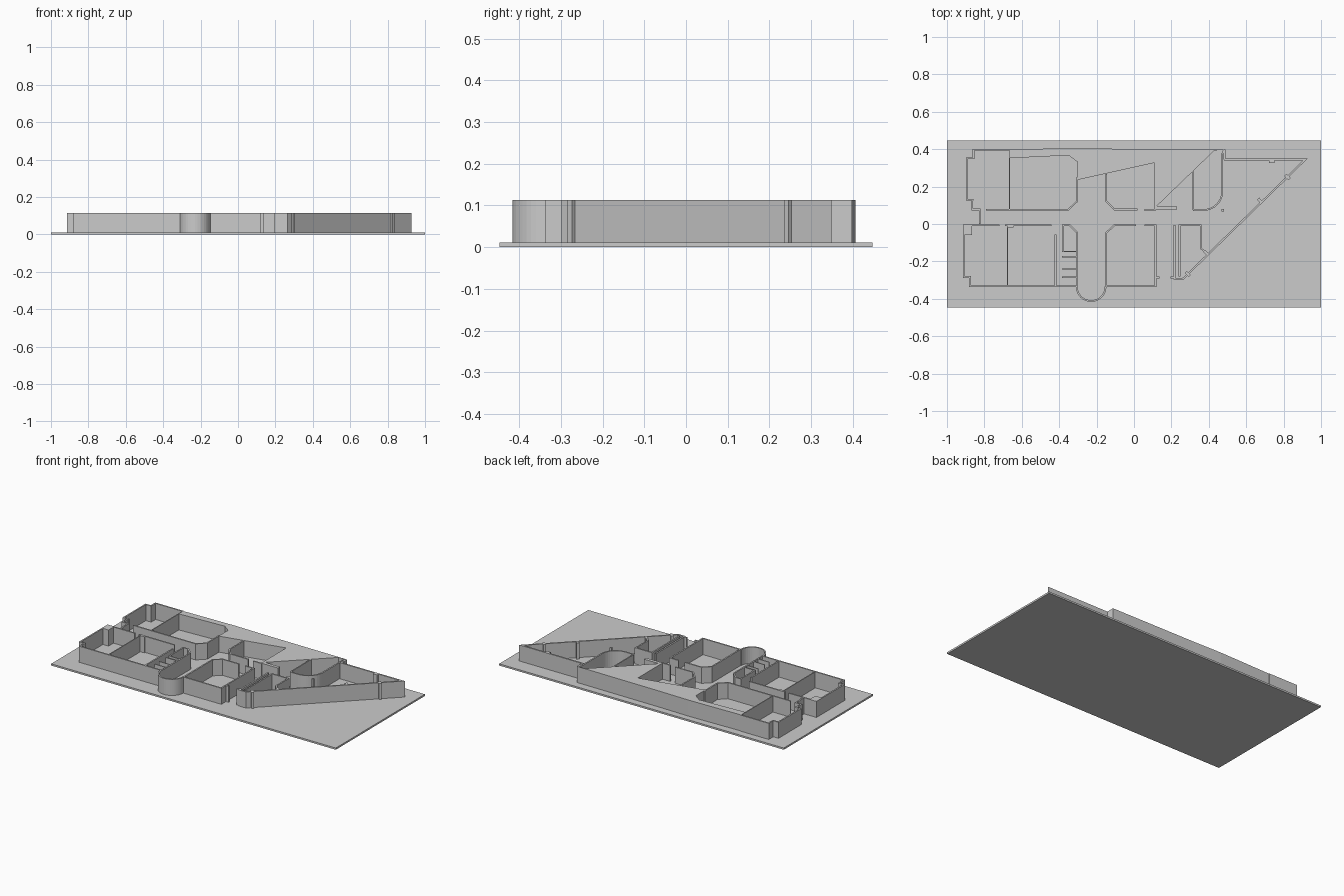
import bpy, bmesh
from math import sin, cos, pi
from mathutils import Vector

if "Cube" in bpy.data.objects:
    bpy.data.objects.remove(bpy.data.objects["Cube"])

FLOOR, TOP = 0.011, 0.113


def prism(name, pts, z0=FLOOR, z1=TOP):
    """Extrude a flat outline between two heights."""
    bm = bmesh.new()
    face = bm.faces.new([bm.verts.new((x, y, z0)) for x, y in pts])
    res = bmesh.ops.extrude_face_region(bm, geom=[face])
    verts = [g for g in res["geom"] if isinstance(g, bmesh.types.BMVert)]
    bmesh.ops.translate(bm, vec=(0, 0, z1 - z0), verts=verts)
    bmesh.ops.recalc_face_normals(bm, faces=bm.faces)
    mesh = bpy.data.meshes.new(name)
    bm.to_mesh(mesh)
    bm.free()
    ob = bpy.data.objects.new(name, mesh)
    bpy.context.collection.objects.link(ob)
    return ob


def wall(name, path, t=0.009):
    """Upright wall of thickness t with mitred corners along a path."""
    p = [Vector(q) for q in path]
    left, right = [], []
    for i, q in enumerate(p):
        a = (q - p[i - 1]).normalized() if i else (p[1] - q).normalized()
        b = (p[i + 1] - q).normalized() if i < len(p) - 1 else a
        na, nb = Vector((-a.y, a.x)), Vector((-b.y, b.x))
        m = (na + nb).normalized()
        off = m * (t / 2 / max(m.dot(na), 0.35))
        left.append(q + off)
        right.append(q - off)
    return prism(name, left + right[::-1])


def box(name, x0, y0, x1, y1):
    return prism(name, [(x0, y0), (x1, y0), (x1, y1), (x0, y1)])


def arc(cx, cy, r, a0, a1, n):
    return [(cx + r * cos(a0 + (a1 - a0) * i / n),
             cy + r * sin(a0 + (a1 - a0) * i / n)) for i in range(n + 1)]


# Ground plate
prism("base_plate", [(-1, -.447), (1, -.447), (1, .447), (-1, .447)], 0, FLOOR)

# Solid mass along the back, cut by the rooms in front of it
prism("back_mass", [(-.665, .398), (-.665, .352), (-.35, .367), (-.302, .332),
                    (-.302, .236), (.11, .327), (.11, .075), (.228, .075),
                    (.228, .096), (.122, .096), (.43, .393), (.487, .398),
                    (-.10, .402), (-.30, .406), (-.46, .403)])

# Back left room and its corridor wall
wall("back_left_wall", [(-.857, .13), (-.895, .13), (-.895, .352), (-.858, .352),
                        (-.858, .397), (-.66, .397)])
wall("back_left_return", [(-.865, .13), (-.865, .078), (-.825, .078), (-.825, .0)])
wall("back_left_partition", [(-.665, .36), (-.665, .078)], .006)
wall("back_corridor_wall", [(-.79, .077), (-.35, .077), (-.304, .122),
                            (-.304, .25)])

# Back middle rooms
wall("back_middle_wall", [(-.148, .266), (-.148, .122), (-.106, .078), (.02, .078)])
wall("back_middle_jamb", [(.055, .075), (.115, .075)])

# Curved room beside the diagonal
wall("curved_room_wall", [(.48, .395), (.472, .375)]
     + arc(.372, .175, .1, 0, -pi / 2, 10) + [(.315, .075)])
wall("curved_room_partition", [(.315, .285), (.315, .075)], .007)

# Front left room
wall("front_left_wall", [(-.72, -.006), (-.911, -.006), (-.911, -.283),
                         (-.877, -.283), (-.877, -.333), (-.30, -.333)])
box("front_left_corner_block", -.911, -.06, -.867, -.004)
wall("front_left_partition", [(-.676, -.02), (-.676, -.325)], .006)
wall("front_left_corridor_wall", [(-.69, -.006), (-.44, -.006)])
box("door_jamb", -.676, -.018, -.645, -.004)
wall("stair_room_partition", [(-.42, -.055), (-.42, -.333)])

# Stair room
wall("stair_room_wall", [(-.38, -.145), (-.38, -.006), (-.345, -.006),
                         (-.304, -.045), (-.304, -.335)])
for i, y in enumerate((-.147, -.175, -.241, -.285)):
    wall(f"stair_divider_{i + 1}", [(-.385, y), (-.304, y)], .006)

# Rounded bay at the front
wall("round_bay", arc(-.229, -.335, .077, pi, 2 * pi, 20))

# Front middle room
wall("front_middle_wall", [(.01, -.006), (-.105, -.006), (-.148, -.047),
                           (-.148, -.333), (.115, -.333), (.115, -.006), (.055, -.006)])
box("front_middle_jamb", .118, -.292, .137, -.282)

# Triangular room
wall("triangle_room_wall", [(.217, -.006), (.217, -.293), (.262, -.293),
                            (.915, .344), (.48, .344)], .010)
wall("triangle_inner_wall", [(.243, -.28), (.243, -.006), (.357, -.006),
                             (.357, -.13), (.387, -.155)])
box("side_stub", .195, -.292, .217, -.282)
wall("curved_room_link", [(.484, .398), (.484, .344)])

# Pillars against the diagonal and the back wall
d = .011
for i, (x, y) in enumerate([(.293, -.262), (.393, -.150), (.68, .130), (.826, .257)]):
    prism(f"diagonal_pillar_{i + 1}", [(x - 2 * d, y), (x, y - 2 * d),
                                       (x + d, y - d), (x - d, y + d)])
box("back_wall_pillar", .722, .325, .75, .344)
box("free_pillar", .468, .068, .48, .08)
